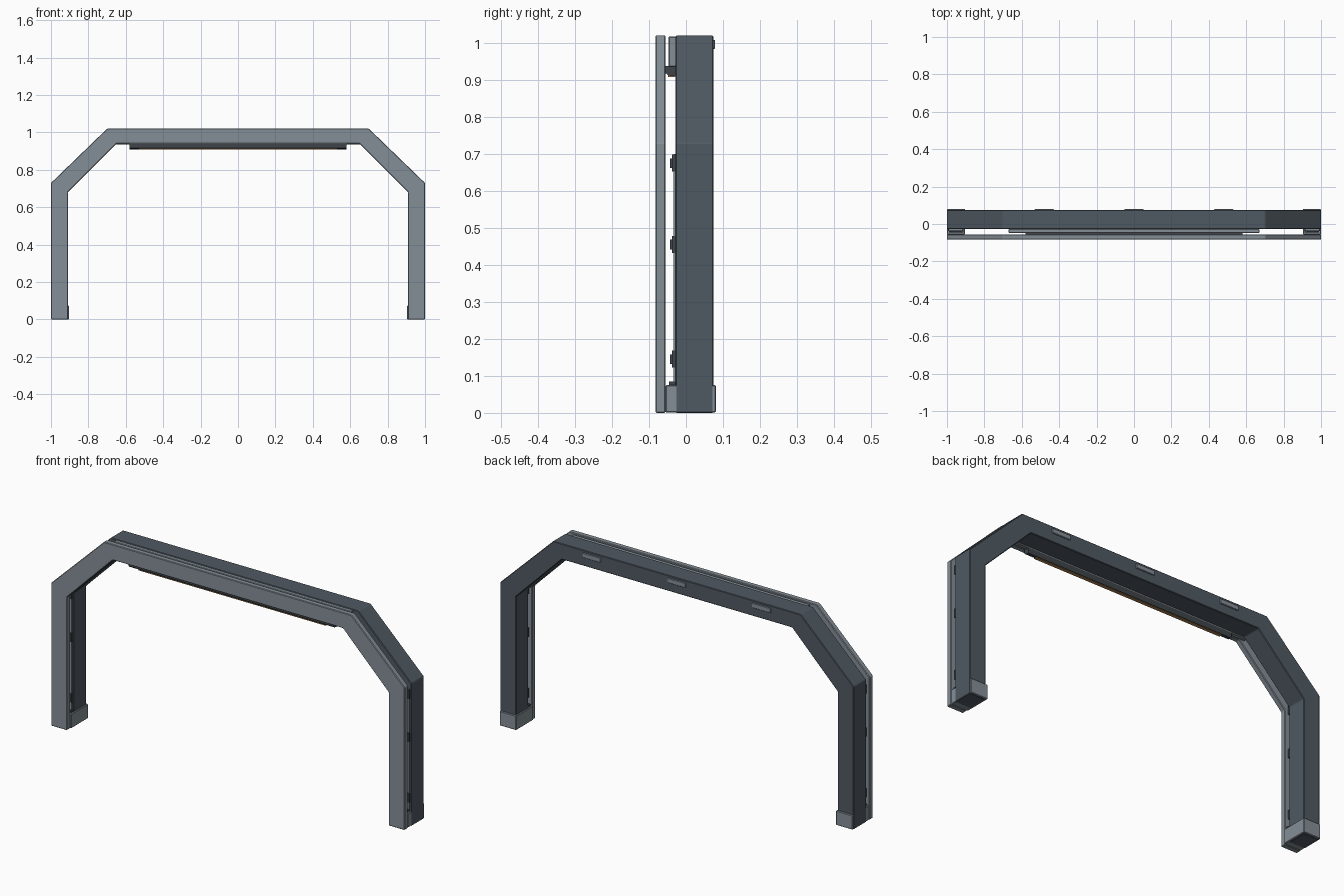
import bpy, bmesh

if "Cube" in bpy.data.objects:
    bpy.data.objects.remove(bpy.data.objects["Cube"])

def mat(name, c):
    m = bpy.data.materials.new(name)
    m.diffuse_color = (*c, 1)
    m.use_nodes = True
    m.node_tree.nodes["Principled BSDF"].inputs["Base Color"].default_value = m.diffuse_color
    return m

DARK = mat("dark steel", (0.08, 0.10, 0.122))
LIGHT = mat("light steel", (0.235, 0.275, 0.31))
TRIM = mat("trim grey", (0.05, 0.06, 0.068))
AMBER = mat("amber lamp", (0.42, 0.23, 0.09))

def finish(name, bm, material, bevel):
    bmesh.ops.recalc_face_normals(bm, faces=bm.faces)
    me = bpy.data.meshes.new(name)
    bm.to_mesh(me)
    bm.free()
    ob = bpy.data.objects.new(name, me)
    bpy.context.collection.objects.link(ob)
    me.materials.append(material)
    if bevel:
        b = ob.modifiers.new("bevel", 'BEVEL')
        b.width, b.segments, b.limit_method = bevel, 1, 'ANGLE'
    return ob

def box(name, x0, x1, y0, y1, z0, z1, material, bevel=0):
    bm = bmesh.new()
    bmesh.ops.create_cube(bm, size=1)
    for v in bm.verts:
        v.co = ((x0 + x1) / 2 + v.co.x * (x1 - x0),
                (y0 + y1) / 2 + v.co.y * (y1 - y0),
                (z0 + z1) / 2 + v.co.z * (z1 - z0))
    return finish(name, bm, material, bevel)

def extrude(name, pts, move, material, bevel=0):
    bm = bmesh.new()
    f = bm.faces.new([bm.verts.new(p) for p in pts])
    r = bmesh.ops.extrude_face_region(bm, geom=[f], use_keep_orig=True)
    vs = [g for g in r["geom"] if isinstance(g, bmesh.types.BMVert)]
    bmesh.ops.translate(bm, verts=vs, vec=move)
    return finish(name, bm, material, bevel)

# Octagonal arch outline: outer edge up the right half, inner edge back
OUTER = [(1, 0), (1, 0.73), (0.7, 1.02)]
INNER = [(0.65, 0.94), (0.91, 0.68), (0.91, 0)]

def arch(name, y0, y1, material, bevel):
    outer = OUTER + [(-x, z) for x, z in reversed(OUTER)]
    inner = [(-x, z) for x, z in reversed(INNER)] + INNER
    bm = bmesh.new()
    rings = [[bm.verts.new((x, y, z)) for x, z in outer + inner] for y in (y0, y1)]
    n = len(rings[0])
    for i in range(n):
        j = (i + 1) % n
        bm.faces.new((rings[0][i], rings[0][j], rings[1][j], rings[1][i]))
    for r in rings:
        for i in range(5):
            bm.faces.new((r[i], r[i + 1], r[n - 2 - i], r[n - 1 - i]))
    return finish(name, bm, material, bevel)

arch("back_frame", -0.028, 0.074, DARK, 0.003)
arch("front_frame", -0.083, -0.055, LIGHT, 0.003)

for s, side in ((-1, "left"), (1, "right")):
    def part(name, a, b, *rest):
        box(side + "_" + name, min(s * a, s * b), max(s * a, s * b), *rest)
    # Foot cap wrapping the leg and joining both frames
    part("foot", 0.904, 0.999, -0.056, 0.081, 0.001, 0.075, LIGHT, 0.003)
    part("foot_lip", 0.912, 0.99, -0.046, -0.027, 0.07, 0.085, TRIM)
    # Thin rail on the front of the rear leg, with clips
    part("leg_rail", 0.918, 0.99, -0.034, -0.027, 0.08, 0.70, LIGHT)
    for i, z in enumerate((0.145, 0.455, 0.675)):
        part(f"clip_{i}", 0.914, 0.994, -0.038, -0.027, z - 0.023, z + 0.023, TRIM)
        part(f"clip_tab_{i}", 0.925, 0.985, -0.043, -0.03, z - 0.013, z + 0.013, TRIM)

# Spacer bar between the top beams
box("top_spacer", -0.67, 0.67, -0.047, -0.027, 0.935, 1.017, LIGHT, 0.002)

# Lamp housing under the beam with an amber lens
extrude("lamp_housing", [(-0.58, y, z) for y, z in
        ((-0.055, 0.938), (-0.055, 0.918), (-0.048, 0.912), (-0.027, 0.909), (-0.027, 0.938))],
        (1.16, 0, 0), TRIM)
box("lamp_lens", -0.53, 0.53, -0.049, -0.031, 0.9075, 0.914, AMBER)

# Small plates on the back of the beam
for i, x in enumerate((-0.48, 0, 0.48)):
    box(f"back_plate_{i}", x - 0.052, x + 0.052, 0.07, 0.079, 0.984, 1.008, LIGHT, 0.002)
